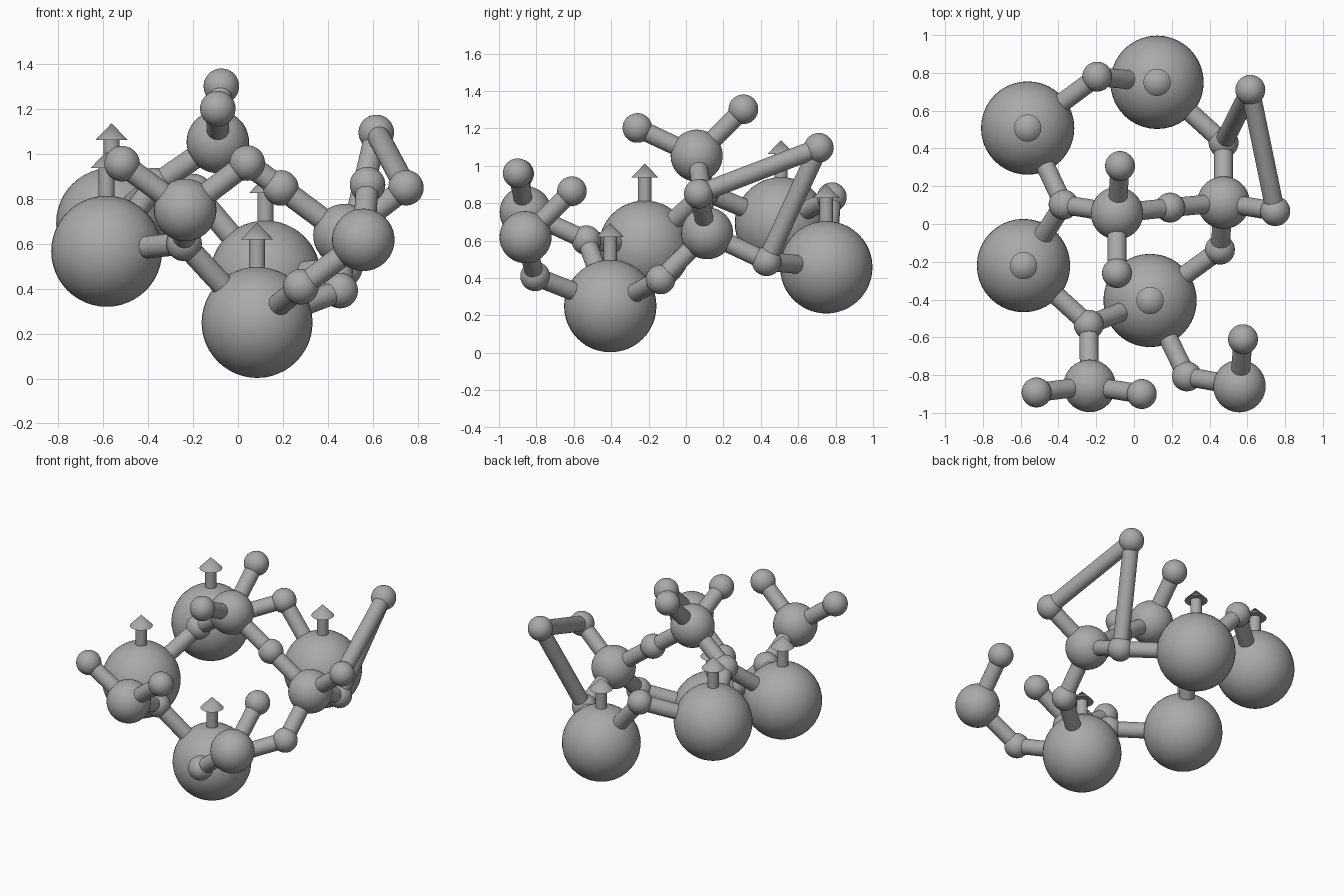
import bpy
import math
from mathutils import Vector

cube = bpy.data.objects.get("Cube")
if cube:
    bpy.data.objects.remove(cube, do_unlink=True)

grey = bpy.data.materials.new("mid grey")
grey.use_nodes = True
tone = (0.4, 0.4, 0.4, 1.0)
grey.diffuse_color = tone
grey.node_tree.nodes["Principled BSDF"].inputs["Base Color"].default_value = tone


def finish(name):
    """Name, colour and smooth the newest primitive."""
    obj = bpy.context.object
    obj.name = name
    obj.data.materials.append(grey)
    bpy.ops.object.shade_smooth_by_angle(angle=math.radians(35))
    return obj


def ball(name, centre, radius):
    bpy.ops.mesh.primitive_uv_sphere_add(segments=40, ring_count=24, radius=radius, location=centre)
    return finish(name)


def rod(name, start, end, radius):
    a, b = Vector(start), Vector(end)
    turn = (b - a).to_track_quat('Z', 'Y').to_euler()
    bpy.ops.mesh.primitive_cylinder_add(vertices=32, radius=radius, depth=(b - a).length,
                                        location=(a + b) / 2, rotation=turn)
    return finish(name)


# Ball centres, grouped by size
large = {
    "front": (0.085, -0.405, 0.25),
    "right": (-0.585, -0.22, 0.567),
    "back_right": (-0.563, 0.508, 0.692),
    "back": (0.122, 0.75, 0.457),
}
medium = {
    "top": (-0.09, 0.057, 1.054),
    "left": (0.474, 0.113, 0.639),
    "front_right": (-0.235, -0.857, 0.751),
    "front_left": (0.558, -0.858, 0.618),
}
small = {
    "tip_top_back": (-0.074, 0.307, 1.302),
    "tip_top_front": (-0.09, -0.26, 1.202),
    "tip_right": (-0.516, -0.892, 0.957),
    "tip_middle": (0.041, -0.9, 0.96),
    "tip_left": (0.577, -0.61, 0.864),
    "tip_side": (0.748, 0.068, 0.85),
    "tip_far": (0.616, 0.71, 1.096),
    "link_front": (-0.24, -0.533, 0.602),
    "link_low": (0.28, -0.807, 0.409),
    "link_right": (-0.373, 0.103, 0.86),
    "link_top": (0.191, 0.087, 0.849),
    "link_left": (0.455, -0.136, 0.392),
    "link_back_left": (0.474, 0.431, 0.489),
    "link_back": (-0.195, 0.78, 0.832),
}

for group, size, radius in ((large, "large", 0.247), (medium, "medium", 0.139), (small, "small", 0.079)):
    for key, centre in group.items():
        ball(f"{size}_ball_{key}", centre, radius)

# Rods joining the balls
centres = {**large, **medium, **small}
joints = {
    "link_front": ("front", "right", "front_right"),
    "link_low": ("front", "front_left"),
    "link_right": ("right", "back_right", "top"),
    "link_top": ("top", "left"),
    "link_left": ("left", "front"),
    "link_back_left": ("left", "back", "tip_far"),
    "link_back": ("back_right", "back"),
    "top": ("tip_top_back", "tip_top_front"),
    "front_right": ("tip_right", "tip_middle"),
    "front_left": ("tip_left",),
    "tip_side": ("left", "tip_far"),
}
for start, ends in joints.items():
    for end in ends:
        rod(f"rod_{start}_to_{end}", centres[start], centres[end], 0.05)

# Upright arrow on each large ball
for key, centre in large.items():
    base = Vector(centre)
    neck = base + Vector((0, 0, 0.37))
    rod(f"arrow_shaft_{key}", base, neck, 0.036)
    bpy.ops.mesh.primitive_cone_add(vertices=32, radius1=0.072, radius2=0, depth=0.075,
                                    location=neck + Vector((0, 0, 0.0375)))
    finish(f"arrow_head_{key}")
